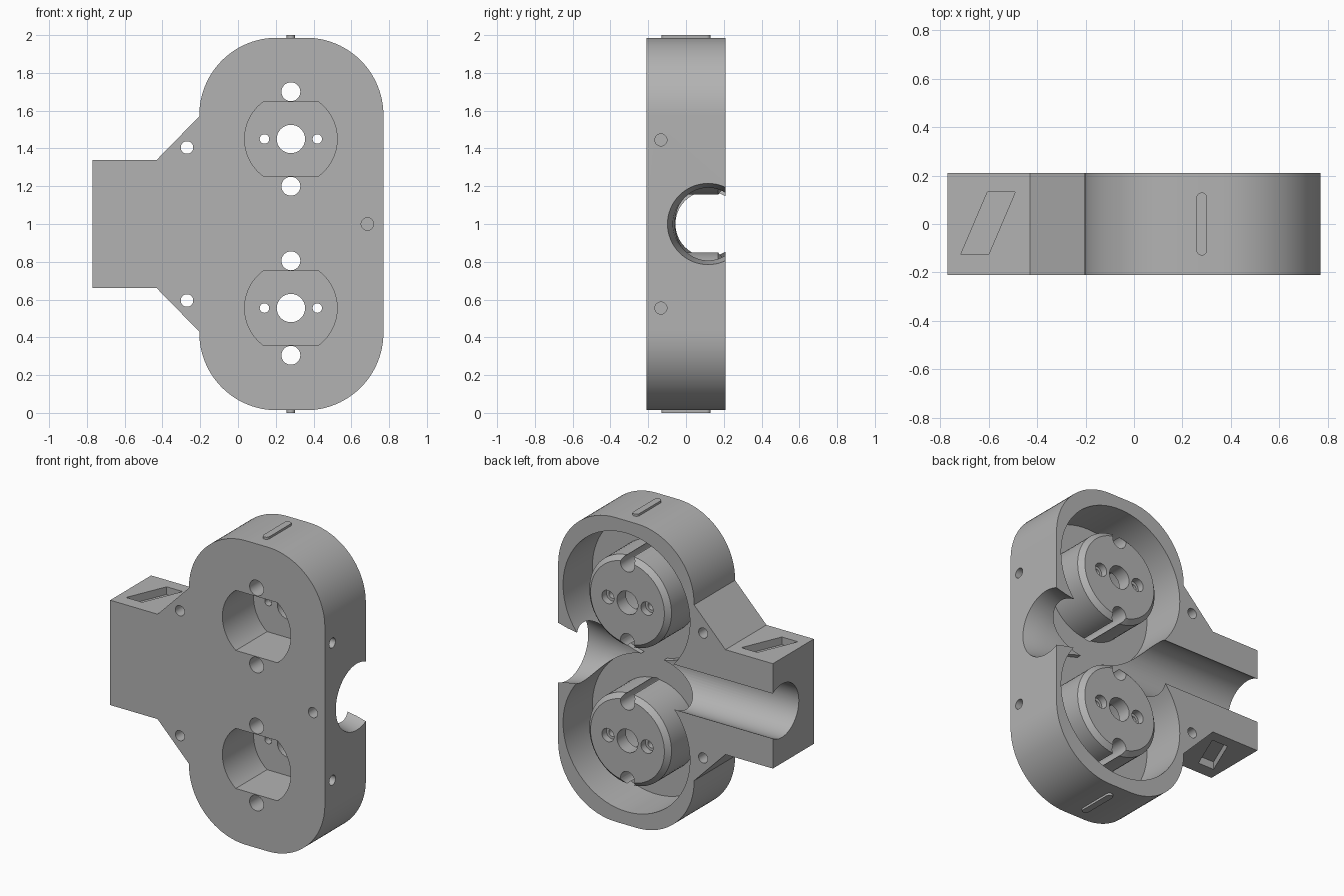
import bpy, bmesh
from math import cos, sin, pi, radians

old = bpy.data.objects.get("Cube")
if old:
    bpy.data.objects.remove(old)

grey = bpy.data.materials.new("mid_grey")
grey.use_nodes = True
grey.diffuse_color = (0.45, 0.45, 0.45, 1)
grey.node_tree.nodes["Principled BSDF"].inputs["Base Color"].default_value = (0.45, 0.45, 0.45, 1)

CX, UPPER, LOWER = 0.28, 1.45, 0.555     # boss column and boss heights
FRONT, BACK, FLOOR = -0.21, 0.21, -0.09  # depths
MID = 1.0


def arc(u, v, r, start=0, end=360, n=64):
    return [(u + r * cos(radians(start + (end - start) * i / n)),
             v + r * sin(radians(start + (end - start) * i / n))) for i in range(n + 1)]


def circle(u, v, r, n=64):
    return arc(u, v, r, n=n)[:-1]


def loft(name, axis, sections):
    """Solid through (distance, outline) sections along an axis."""
    place = {"x": lambda u, v, t: (t, u, v),
             "y": lambda u, v, t: (u, t, v),
             "z": lambda u, v, t: (u, v, t)}[axis]
    bm = bmesh.new()
    rings = [[bm.verts.new(place(u, v, t)) for u, v in pts] for t, pts in sections]
    for a, b in zip(rings, rings[1:]):
        for i in range(len(a)):
            j = (i + 1) % len(a)
            bm.faces.new((a[i], a[j], b[j], b[i]))
    bm.faces.new(rings[0])
    bm.faces.new(rings[-1])
    bmesh.ops.recalc_face_normals(bm, faces=bm.faces)
    mesh = bpy.data.meshes.new(name)
    bm.to_mesh(mesh)
    bm.free()
    mesh.materials.append(grey)
    obj = bpy.data.objects.new(name, mesh)
    bpy.context.collection.objects.link(obj)
    return obj


def prism(name, axis, pts, a, b):
    return loft(name, axis, [(a, pts), (b, pts)])


def combine(target, tool, operation="DIFFERENCE"):
    tool.hide_render = True
    mod = target.modifiers.new(tool.name, "BOOLEAN")
    mod.operation, mod.solver, mod.object = operation, "EXACT", tool
    bpy.context.view_layer.objects.active = target
    bpy.ops.object.modifier_apply(modifier=mod.name)
    bpy.data.objects.remove(tool)


def drill(target, axis, u, v, r, a, b):
    combine(target, prism("drill", axis, circle(u, v, r, 32), a, b))


# Housing outline: rounded plate with a tapered neck and square handle
R = 0.41
left, right, low, high = -0.205, 0.77, 0.014, 1.986
outline = (arc(right - R, low + R, R, -90, 0, 24) + arc(right - R, high - R, R, 0, 90, 24)
           + arc(left + R, high - R, R, 90, 180, 24)
           + [(left, 1.57), (-0.43, 1.34), (-0.77, 1.34),
              (-0.77, 0.66), (-0.43, 0.66), (left, 0.43)]
           + arc(left + R, low + R, R, 180, 270, 24))
housing = prism("housing", "y", outline, FRONT, BACK)

# Round chambers open to the back
for z in (UPPER, LOWER):
    combine(housing, prism("chamber", "y", circle(CX, z, 0.455, 96), FLOOR, 0.4))

# Cross bore with a flared mouth
flare = [(-1, 0.173), (0.35, 0.173), (0.5, 0.177), (0.62, 0.187), (0.7, 0.199), (0.77, 0.215), (0.8, 0.223)]
combine(housing, loft("bore", "x", [(x, circle(0.117, MID, r)) for x, r in flare]))

# Bosses with front pockets and screw holes
for z in (UPPER, LOWER):
    boss = loft("boss", "y", [(FLOOR - 0.05, circle(CX, z, 0.295)), (0.17, circle(CX, z, 0.295)),
                              (0.2, circle(CX, z, 0.265))])
    combine(housing, boss, "UNION")
    pocket = arc(CX, z, 0.245, -52.7, 52.7, 24) + arc(CX, z, 0.245, 127.3, 232.7, 24)
    combine(housing, prism("pocket", "y", pocket, -0.4, 0.11))
    drill(housing, "y", CX, z, 0.075, 0, 0.4)
    for side in (-1, 1):
        drill(housing, "y", CX + side * 0.14, z, 0.025, 0, 0.4)
        drill(housing, "y", CX + side * 0.14, z, 0.043, 0.155, 0.4)
        drill(housing, "y", CX, z + side * 0.25, 0.05, -0.4, 0.4)

# Neck holes, handle recesses and blind side holes
slant = [(-0.715, -0.125), (-0.6, -0.125), (-0.49, 0.133), (-0.605, 0.133)]
for side in (-1, 1):
    drill(housing, "y", -0.27, MID + side * 0.405, 0.033, -0.4, 0.4)
    drill(housing, "x", -0.133, MID + side * 0.445, 0.032, 0.65, 0.9)
    combine(housing, prism("recess", "z", slant, MID + side * 0.29, MID + side * 0.5))
drill(housing, "y", 0.685, MID, 0.033, -0.4, -0.13)

# Raised ridges on the top and bottom
ridge = arc(CX, 0.108, 0.022, 0, 180, 12) + arc(CX, -0.108, 0.022, 180, 360, 12)
parts = [housing,
         prism("top_ridge", "z", ridge, high - 0.02, 2.0),
         prism("bottom_ridge", "z", ridge, 0, low + 0.02)]

for obj in bpy.context.selected_objects:
    obj.select_set(False)
for obj in parts:
    obj.select_set(True)
bpy.context.view_layer.objects.active = housing
bpy.ops.object.shade_smooth_by_angle(angle=radians(25))
